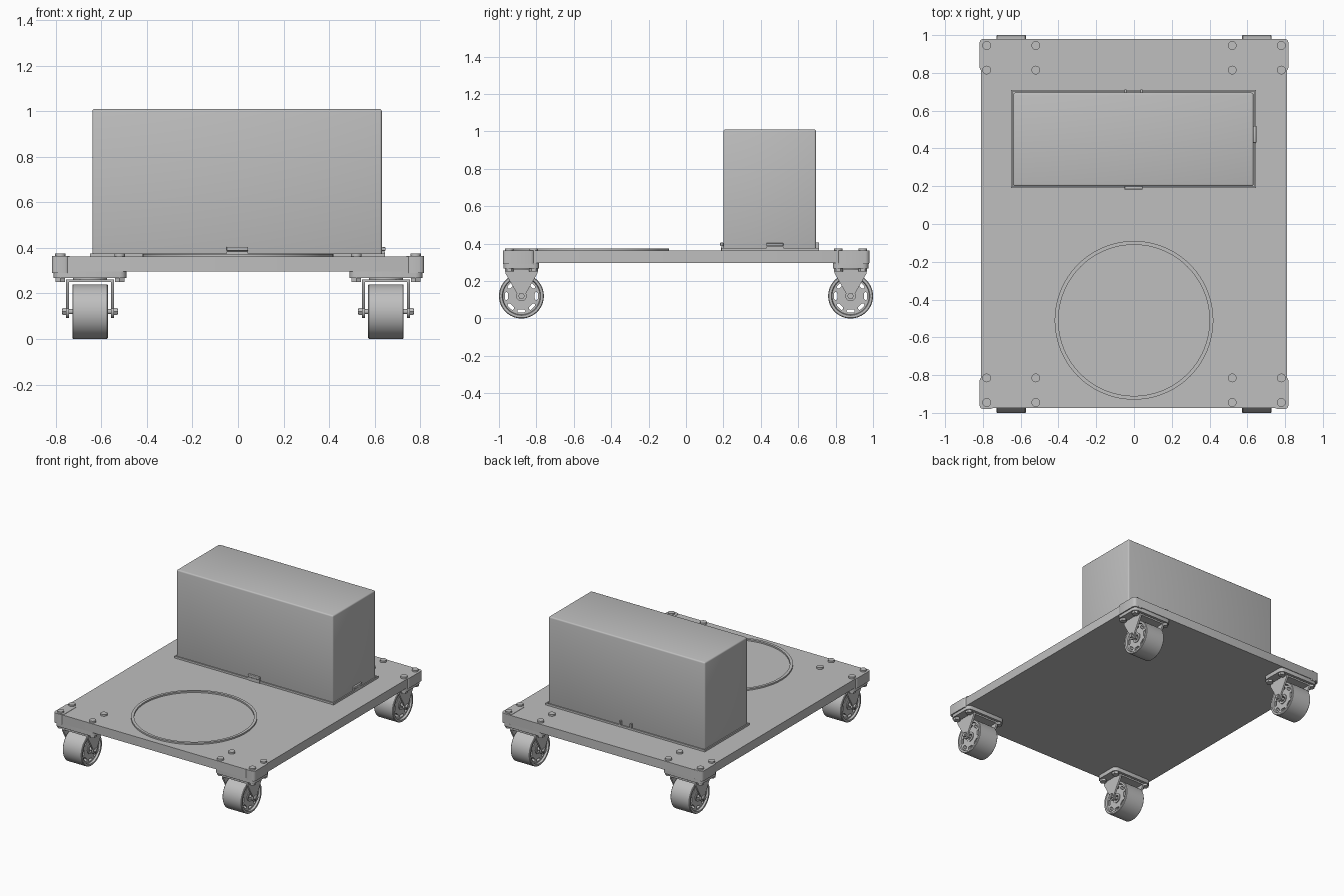
import bpy, bmesh, math
from mathutils import Matrix, Vector

cube = bpy.data.objects.get("Cube")
if cube:
    bpy.data.objects.remove(cube, do_unlink=True)

grey = bpy.data.materials.new("plain grey")
grey.use_nodes = True
tone = (0.52, 0.52, 0.52, 1)
grey.diffuse_color = tone
grey.node_tree.nodes["Principled BSDF"].inputs["Base Color"].default_value = tone


def finish(name, bm, smooth=True):
    """Turn a bmesh into a grey object with sharp edges kept."""
    bmesh.ops.recalc_face_normals(bm, faces=bm.faces[:])
    mesh = bpy.data.meshes.new(name)
    bm.to_mesh(mesh)
    bm.free()
    mesh.materials.append(grey)
    obj = bpy.data.objects.new(name, mesh)
    bpy.context.scene.collection.objects.link(obj)
    if smooth:
        bpy.ops.object.select_all(action='DESELECT')
        obj.select_set(True)
        bpy.context.view_layer.objects.active = obj
        bpy.ops.object.shade_smooth_by_angle(angle=math.radians(35))
    return obj


def box(name, xs, ys, zs, bevel=0, upright_only=False):
    bm = bmesh.new()
    bmesh.ops.create_cube(bm, size=1)
    for v in bm.verts:
        v.co = Vector([(a + b) / 2 + c * (b - a) for c, (a, b) in zip(v.co, (xs, ys, zs))])
    if bevel:
        edges = [e for e in bm.edges if not upright_only
                 or abs(e.verts[0].co.z - e.verts[1].co.z) > 1e-4]
        bmesh.ops.bevel(bm, geom=edges, offset=bevel, segments=3, profile=0.5, affect='EDGES')
    return finish(name, bm)


def rod(name, centre, radius, length, axis='Z', sides=32):
    bm = bmesh.new()
    turn = Matrix.Rotation(math.pi / 2, 4, 'Y') if axis == 'X' else Matrix()
    bmesh.ops.create_cone(bm, cap_ends=True, segments=sides, radius1=radius, radius2=radius,
                          depth=length, matrix=Matrix.Translation(centre) @ turn)
    return finish(name, bm)


def lathe(name, profile, axis='Z', sides=64):
    """Spin a closed (radius, height) loop around an axis."""
    bm = bmesh.new()
    rings = []
    for i in range(sides):
        a = math.tau * i / sides
        c, s = math.cos(a), math.sin(a)
        rings.append([bm.verts.new((h, r * c, r * s) if axis == 'X' else (r * c, r * s, h))
                      for r, h in profile])
    n = len(profile)
    for i in range(sides):
        p, q = rings[i], rings[(i + 1) % sides]
        for j in range(n):
            bm.faces.new((p[j], q[j], q[(j + 1) % n], p[(j + 1) % n]))
    return finish(name, bm)


def prism(bm, outline, x0, x1):
    """Extrude a (y, z) outline along x."""
    face = bm.faces.new([bm.verts.new((x0, y, z)) for y, z in outline])
    out = bmesh.ops.extrude_face_region(bm, geom=[face])
    bmesh.ops.translate(bm, vec=(x1 - x0, 0, 0),
                        verts=[g for g in out["geom"] if isinstance(g, bmesh.types.BMVert)])


# deck with raised ring
box("deck", (-.81, .81), (-.975, .98), (.297, .362), .012, True)
ring = lathe("deck_ring", [(.40, .355), (.42, .355), (.42, .373), (.40, .373)], sides=96)
ring.location = (0, -.51, 0)

# upright box standing in a shallow tray
box("main_box", (-.64, .632), (.20, .695), (.362, 1.01), .01)
for side, x in (("right", -.65), ("left", .637)):
    box("tray_lip_" + side, (x, x + .008), (.19, .71), (.36, .376))
for side, y in (("front", .19), ("back", .702)):
    box("tray_lip_" + side, (-.65, .645), (y, y + .008), (.36, .376))

# latch tabs on front, left and back
box("front_latch", (-.05, .045), (.186, .2), (.36, .385))
box("front_latch_cap", (-.05, .045), (.183, .2), (.387, .405), .003)
box("left_latch", (.632, .645), (.43, .52), (.36, .385))
box("left_latch_cap", (.632, .648), (.43, .52), (.387, .403), .003)
for i, x in enumerate((-.05, .035)):
    box("back_latch_prong_%d" % (i + 1), (x, x + .01), (.695, .712), (.36, .405))

# wheel with recessed faces, pierced by a circle of slots
AXLE = .12
half = [(.02, .07), (.035, .07), (.035, .064), (.099, .064), (.103, .078), (.116, .078), (.12, .074)]
wheel = lathe("wheel", half + [(r, -h) for r, h in reversed(half)], 'X')
bm = bmesh.new()
for k in range(8):
    a = math.tau * k / 8
    outline = []
    for end in (1, -1):
        for i in range(7):
            t = math.pi * (i / 6 - .5) + (0 if end > 0 else math.pi)
            p = Vector((end * .012 + .009 * math.cos(t), .08 + .009 * math.sin(t)))
            outline.append((p.x * math.cos(a) - p.y * math.sin(a),
                            p.x * math.sin(a) + p.y * math.cos(a)))
    prism(bm, outline, -.1, .1)
cutter = finish("slot_cutter", bm, False)
cutter.hide_render = True
cut = wheel.modifiers.new("slots", 'BOOLEAN')
cut.operation = 'DIFFERENCE'
cut.solver = 'EXACT'
cut.object = cutter
graph = bpy.context.evaluated_depsgraph_get()
pierced = bpy.data.meshes.new_from_object(wheel.evaluated_get(graph))
wheel.modifiers.clear()
wheel.data = pierced
bpy.data.objects.remove(cutter, do_unlink=True)
wheel.location.z = AXLE

# fork, axle and mounting plate
caster = [wheel]
bm = bmesh.new()
leg = [(-.085, .255), (.085, .255), (.085, .24)]
for i in range(13):
    t = math.radians(30 - 240 * i / 12)
    leg.append((.028 * math.cos(t), AXLE + .028 * math.sin(t)))
leg.append((-.085, .24))
for x in (-.106, .093):
    prism(bm, leg, x, x + .013)
caster.append(finish("fork_legs", bm))
caster += [
    box("fork_bridge", (-.106, .106), (-.085, .085), (.25, .262)),
    rod("swivel_bearing", (0, 0, .265), .075, .02),
    box("mounting_plate", (-.16, .16), (-.095, .095), (.268, .298), .03, True),
    rod("axle", (0, 0, AXLE), .011, .245, 'X', 20),
]
for x in (-.113, .113):
    caster.append(rod("axle_nut", (x, 0, AXLE), .018, .014, 'X', 6))

# bolts through the plate, with nuts below
for x in (-.13, .13):
    for y in (-.065, .065):
        caster.append(rod("bolt_head", (x, y, .367), .023, .016))
        caster.append(rod("plate_nut", (x, y, .26), .024, .018, sides=6))

# the four casters and their corner caps
for sx in (-1, 1):
    for sy in (-1, 1):
        where = ("left" if sx > 0 else "right") + ("_back" if sy > 0 else "_front")
        for part in caster:
            copy = part.copy()
            copy.name = part.name.split(".")[0] + "_" + where
            copy.location += Vector((sx * .65, sy * .88, 0))
            bpy.context.scene.collection.objects.link(copy)
        box("corner_cap_" + where, sorted((sx * .74, sx * .818)),
            sorted((sy * .81, sy * .979)), (.29, .364), .02, True)
for part in caster:
    bpy.data.objects.remove(part, do_unlink=True)
